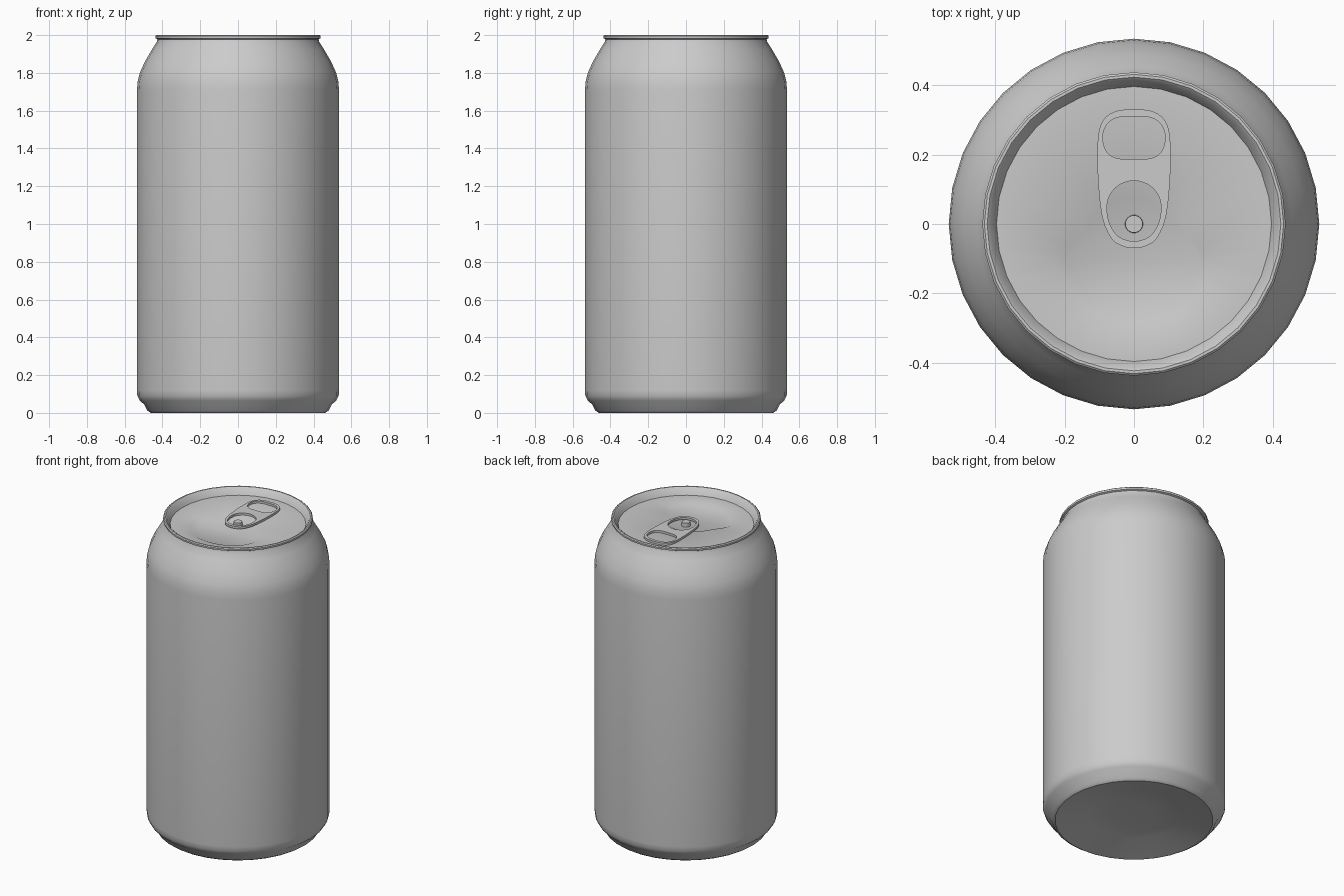
import bpy, bmesh, math

if "Cube" in bpy.data.objects:
    bpy.data.objects.remove(bpy.data.objects["Cube"])

SIDES = 32
LID_Z = 1.955


def finish(name, bm, recalc=True):
    if recalc:
        bmesh.ops.recalc_face_normals(bm, faces=bm.faces[:])
    mesh = bpy.data.meshes.new(name)
    bm.to_mesh(mesh)
    bm.free()
    ob = bpy.data.objects.new(name, mesh)
    bpy.context.collection.objects.link(ob)
    bpy.ops.object.select_all(action='DESELECT')
    ob.select_set(True)
    bpy.context.view_layer.objects.active = ob
    bpy.ops.object.shade_smooth_by_angle(angle=math.radians(32))
    return ob


def circle(r, n=SIDES):
    return [(r * math.cos(2 * math.pi * i / n), r * math.sin(2 * math.pi * i / n))
            for i in range(n)]


def mirrored(half, steps=3):
    """Closed smooth outline from its right half, listed top to bottom."""
    pts = half + [(-x, y) for x, y in reversed(half[1:-1])]
    n, out = len(pts), []
    for i in range(n):
        a, b, c, d = (pts[(i + k) % n] for k in (-1, 0, 1, 2))
        for s in range(steps):
            t = s / steps
            out.append(tuple(0.5 * (2 * q + (r - p) * t + (2 * p - 5 * q + 4 * r - u) * t * t
                                    + (3 * q - p - 3 * r + u) * t ** 3)
                             for p, q, r, u in zip(a, b, c, d)))
    return out


def ring(bm, pts, z):
    vs = [bm.verts.new((x, y, z)) for x, y in pts]
    return vs


def close(bm, vs):
    return [bm.edges.new((vs[i - 1], vs[i])) for i in range(len(vs))]


def bridge(bm, a, b):
    for i in range(len(a)):
        bm.faces.new((a[i - 1], a[i], b[i], b[i - 1]))


def fill(bm, edges):
    bmesh.ops.triangle_fill(bm, use_beauty=True, use_dissolve=False,
                            edges=edges, normal=(0, 0, 1))


def face_up(bm):
    for f in bm.faces:
        f.normal_update()
        if f.normal.z < 0:
            f.normal_flip()


# Can shell: domed base, wall, shoulder, rim and inner rim wall
profile = [(0.12, 0.05), (0.235, 0.046), (0.275, 0.036), (0.37, 0.022), (0.44, 0.004),
           (0.462, 0.0), (0.48, 0.012), (0.497, 0.045), (0.52, 0.065), (0.533, 0.09),
           (0.535, 0.12), (0.535, 1.71), (0.531, 1.755), (0.52, 1.80), (0.492, 1.862),
           (0.455, 1.925), (0.43, 1.965), (0.427, 1.978), (0.437, 1.983), (0.438, 1.995),
           (0.432, 2.0), (0.424, 2.0), (0.416, 1.993), (0.397, LID_Z)]
bm = bmesh.new()
rings = [ring(bm, circle(r), z) for r, z in profile]
for a, b in zip(rings, rings[1:]):
    bridge(bm, a, b)
bm.faces.new(list(reversed(rings[0])))
finish("can_body", bm, recalc=False)

# Lid with the shallow recessed pouring panel
score = mirrored([(0, 0.092), (0.07, 0.078), (0.125, 0.04), (0.175, -0.035), (0.222, -0.105),
                  (0.218, -0.175), (0.17, -0.245), (0.095, -0.287), (0, -0.302)])
inner = [(x * 0.91, (y + 0.105) * 0.91 - 0.105) for x, y in score]
bm = bmesh.new()
rim = ring(bm, circle(0.397), LID_Z)
top = ring(bm, score, LID_Z)
low = ring(bm, inner, LID_Z - 0.009)
fill(bm, close(bm, rim) + close(bm, top))
bridge(bm, top, low)
bm.faces.new(low)
face_up(bm)
finish("lid", bm)
lid = bpy.context.object
bm = bmesh.new()
bm.from_mesh(lid.data)
face_up(bm)
bm.to_mesh(lid.data)
bm.free()

# Pull tab with finger hole and rivet hole
outline = mirrored([(0, 0.331), (0.055, 0.325), (0.092, 0.295), (0.105, 0.235), (0.104, 0.13),
                    (0.092, 0.02), (0.065, -0.042), (0.033, -0.064), (0, -0.07)])
finger_hole = mirrored([(0, 0.311), (0.05, 0.307), (0.08, 0.285), (0.09, 0.25),
                        (0.08, 0.21), (0.05, 0.19), (0, 0.187)])
rivet_hole = mirrored([(0, 0.125), (0.042, 0.113), (0.07, 0.083), (0.078, 0.045),
                       (0.07, 0.0), (0.045, -0.036), (0, -0.05)])
bm = bmesh.new()
edges = []
for pts in (outline, finger_hole, rivet_hole):
    edges += close(bm, ring(bm, pts, LID_Z + 0.002))
fill(bm, edges)
ext = bmesh.ops.extrude_face_region(bm, geom=bm.faces[:], use_keep_orig=True)
for v in ext["geom"]:
    if isinstance(v, bmesh.types.BMVert):
        v.co.z += 0.014
finish("pull_tab", bm)

# Rivet
bm = bmesh.new()
bmesh.ops.create_cone(bm, cap_ends=True, segments=24, radius1=0.026, radius2=0.025, depth=0.025)
bmesh.ops.translate(bm, verts=bm.verts[:], vec=(0, 0, LID_Z + 0.0035))
finish("rivet", bm)
